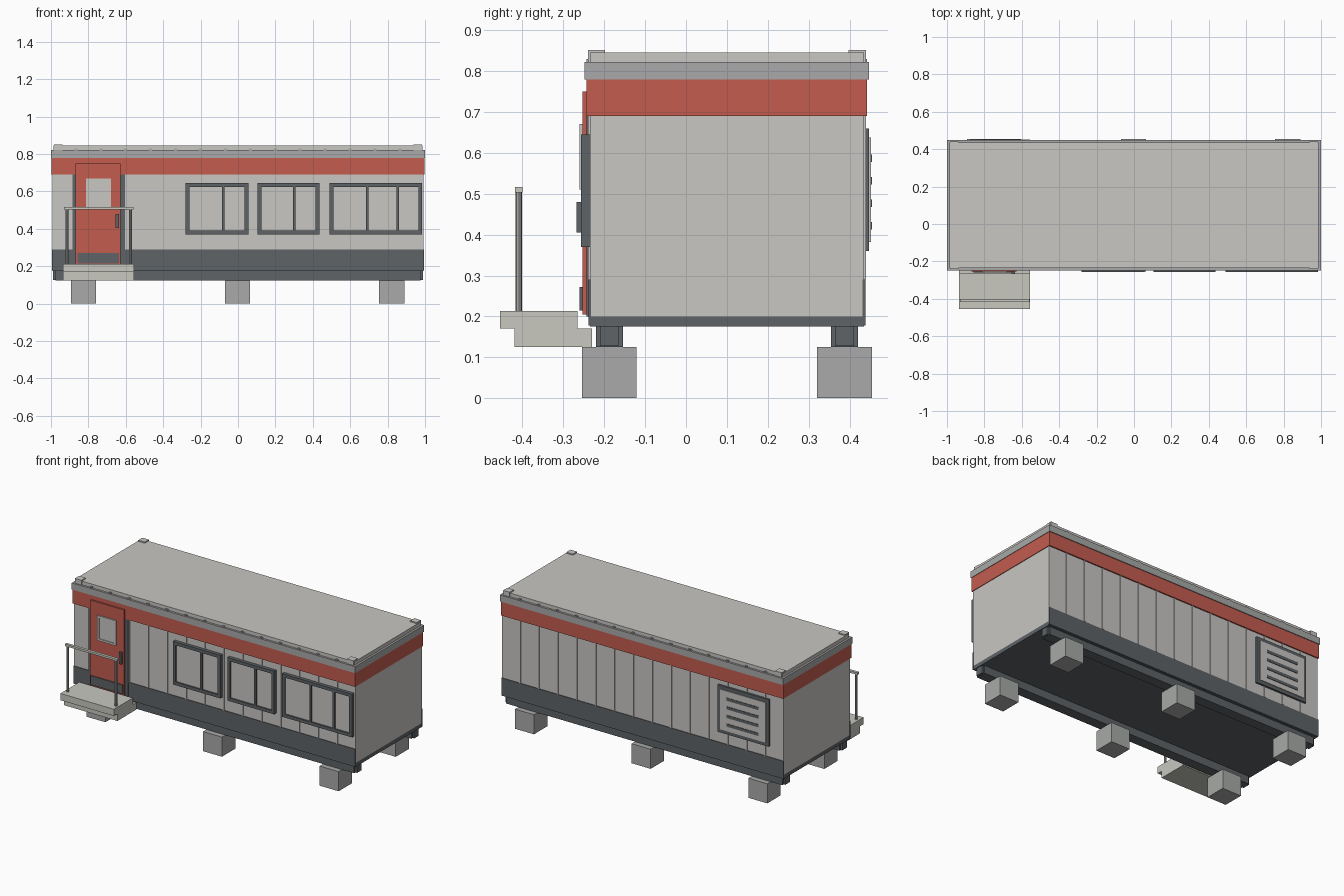
import bpy
import bmesh
from mathutils import Matrix, Vector

cube = bpy.data.objects.get("Cube")
if cube:
    bpy.data.objects.remove(cube, do_unlink=True)


def material(name, hex_code):
    def linear(c):
        return c / 12.92 if c <= 0.04045 else ((c + 0.055) / 1.055) ** 2.4
    rgb = [linear(int(hex_code[i:i + 2], 16) / 255) for i in (0, 2, 4)]
    mat = bpy.data.materials.new(name)
    mat.use_nodes = True
    mat.diffuse_color = (*rgb, 1)
    bsdf = mat.node_tree.nodes["Principled BSDF"]
    bsdf.inputs["Base Color"].default_value = (*rgb, 1)
    bsdf.inputs["Roughness"].default_value = 0.7
    return mat


WALL = material("warm_white", "C9C7C3")
STEP = material("pale_stone", "C8C8C0")
RED = material("brick_red", "C35C4F")
DARK = material("slate_grey", "5E6366")
GREY = material("mid_grey", "A8AAA8")


def finish(name, bm, mat):
    mesh = bpy.data.meshes.new(name)
    bm.to_mesh(mesh)
    bm.free()
    mesh.materials.append(mat)
    obj = bpy.data.objects.new(name, mesh)
    bpy.context.collection.objects.link(obj)
    return obj


def add_box(bm, x, y, z):
    """Add a box spanning the (low, high) pairs x, y and z."""
    spans = (x, y, z)
    centre = Vector([(a + b) / 2 for a, b in spans])
    size = Vector([abs(b - a) for a, b in spans])
    bmesh.ops.create_cube(bm, size=1, matrix=Matrix.Translation(centre) @ Matrix.Diagonal(size.to_4d()))


def boxes(name, mat, *items):
    bm = bmesh.new()
    for item in items:
        add_box(bm, *item)
    return finish(name, bm, mat)


def frame(name, mat, x, y, z, t, mullions=()):
    """Rectangular frame in the xz plane, with optional upright bars."""
    bars = [(x, y, (z[0], z[0] + t)), (x, y, (z[1] - t, z[1]))]
    inner = (z[0] + t, z[1] - t)
    bars += [((x[0], x[0] + t), y, inner), ((x[1] - t, x[1]), y, inner)]
    bars += [((m - t / 3, m + t / 3), y, inner) for m in mullions]
    return boxes(name, mat, *bars)


FRONT, BACK = -0.235, 0.435
CENTRE = (FRONT + BACK) / 2

# Cabin shell, floor and bands
boxes("cabin_walls", WALL, ((-0.993, 0.993), (FRONT, BACK), (0.2, 0.79)))
boxes("floor_plate", DARK, ((-0.993, 0.993), (FRONT, BACK), (0.175, 0.2)))
boxes("front_back_skirt", DARK,
      ((-0.995, 0.995), (FRONT - 0.004, FRONT + 0.003), (0.178, 0.29)),
      ((-0.995, 0.995), (BACK - 0.003, BACK + 0.004), (0.178, 0.29)))
boxes("upper_band", RED, ((-0.997, 0.997), (FRONT - 0.008, BACK + 0.008), (0.69, 0.78)))
boxes("roof_fascia", GREY, ((-1, 1), (FRONT - 0.013, BACK + 0.013), (0.78, 0.822)))
boxes("roof_slab", WALL, ((-0.987, 0.987), (FRONT, BACK), (0.815, 0.845)))

# Wall ribs and roof clips on the two long sides
ribs, clips = [], []
for i in range(14):
    x = -0.867 + i * 0.1333
    for wall, out in ((FRONT, -1), (BACK, 1)):
        ribs.append(((x - 0.004, x + 0.004), (wall, wall + out * 0.005), (0.29, 0.69)))
        clips.append(((x - 0.008, x + 0.008), (wall, wall + out * 0.008), (0.82, 0.83)))
boxes("wall_ribs", WALL, *ribs)
boxes("roof_clips", GREY, *clips)

# Roof corner castings
corners = []
for s in (-1, 1):
    for y in ((-0.24, -0.198), (0.398, 0.44)):
        corners.append(((s * 0.937, s * 0.983), y, (0.818, 0.852)))
boxes("roof_corner_blocks", WALL, *corners)

# Skids and foundation blocks
for side, s in (("front", -1), ("back", 1)):
    y = CENTRE + s * 0.2875
    boxes(side + "_skid", DARK,
          ((-0.975, 0.975), (y - 0.033, y + 0.033), (0.125, 0.176)),
          ((-0.988, 0.988), (y - 0.023, y + 0.023), (0.127, 0.176)))
    boxes(side + "_foundation_blocks", GREY,
          *[((x - 0.067, x + 0.067), (y - 0.067, y + 0.067), (0, 0.125))
            for x in (-0.825, -0.002, 0.822)])

# Front windows: left edge, right edge, mullions
windows = [(-0.28, 0.055, [-0.08]), (0.105, 0.435, [0.3]), (0.49, 0.985, [0.69, 0.855])]
for i, (a, b, mullions) in enumerate(windows, 1):
    frame(f"window_frame_{i}", DARK, (a, b), (-0.257, -0.234), (0.37, 0.645), 0.02, mullions)
    boxes(f"window_glass_{i}", WALL,
          ((a + 0.01, b - 0.01), (-0.247, -0.234), (0.38, 0.635)))

# Door with surround, window, kick plate and handle
boxes("door_posts", DARK,
      ((-0.885, -0.868), (-0.243, -0.234), (0.2, 0.69)),
      ((-0.627, -0.605), (-0.243, -0.234), (0.2, 0.69)))
boxes("door", RED, ((-0.868, -0.627), (-0.253, -0.234), (0.205, 0.75)))
boxes("door_glass", WALL, ((-0.805, -0.685), (-0.256, -0.25), (0.52, 0.665)))
frame("door_window_frame", WALL, (-0.812, -0.68), (-0.261, -0.25), (0.51, 0.67), 0.013)
boxes("door_kick_plate", DARK, ((-0.858, -0.635), (-0.26, -0.25), (0.215, 0.272)))
boxes("door_handle", DARK, ((-0.654, -0.637), (-0.268, -0.25), (0.405, 0.48)))

# Entrance platform and handrail
boxes("entrance_platform", STEP,
      ((-0.935, -0.557), (-0.455, -0.265), (0.17, 0.213)),
      ((-0.935, -0.557), (-0.42, -0.23), (0.125, 0.17)))
bm = bmesh.new()
for x in (-0.915, -0.575):
    bmesh.ops.create_cone(bm, cap_ends=True, segments=8, radius1=0.008, radius2=0.008,
                          depth=0.3, matrix=Matrix.Translation((x, -0.409, 0.36)))
finish("handrail_posts", bm, GREY)
boxes("handrail_top", STEP, ((-0.93, -0.56), (-0.418, -0.4), (0.503, 0.516)))

# Rear vent unit with louvres
frame("vent_frame", DARK, (-0.898, -0.535), (0.434, 0.448), (0.36, 0.66), 0.025)
boxes("vent_panel", WALL, ((-0.877, -0.556), (0.434, 0.452), (0.382, 0.638)))
boxes("vent_louvres", DARK,
      *[((-0.83, -0.603), (0.45, 0.455), (z - 0.009, z + 0.009))
        for z in (0.422, 0.477, 0.532, 0.587)])
